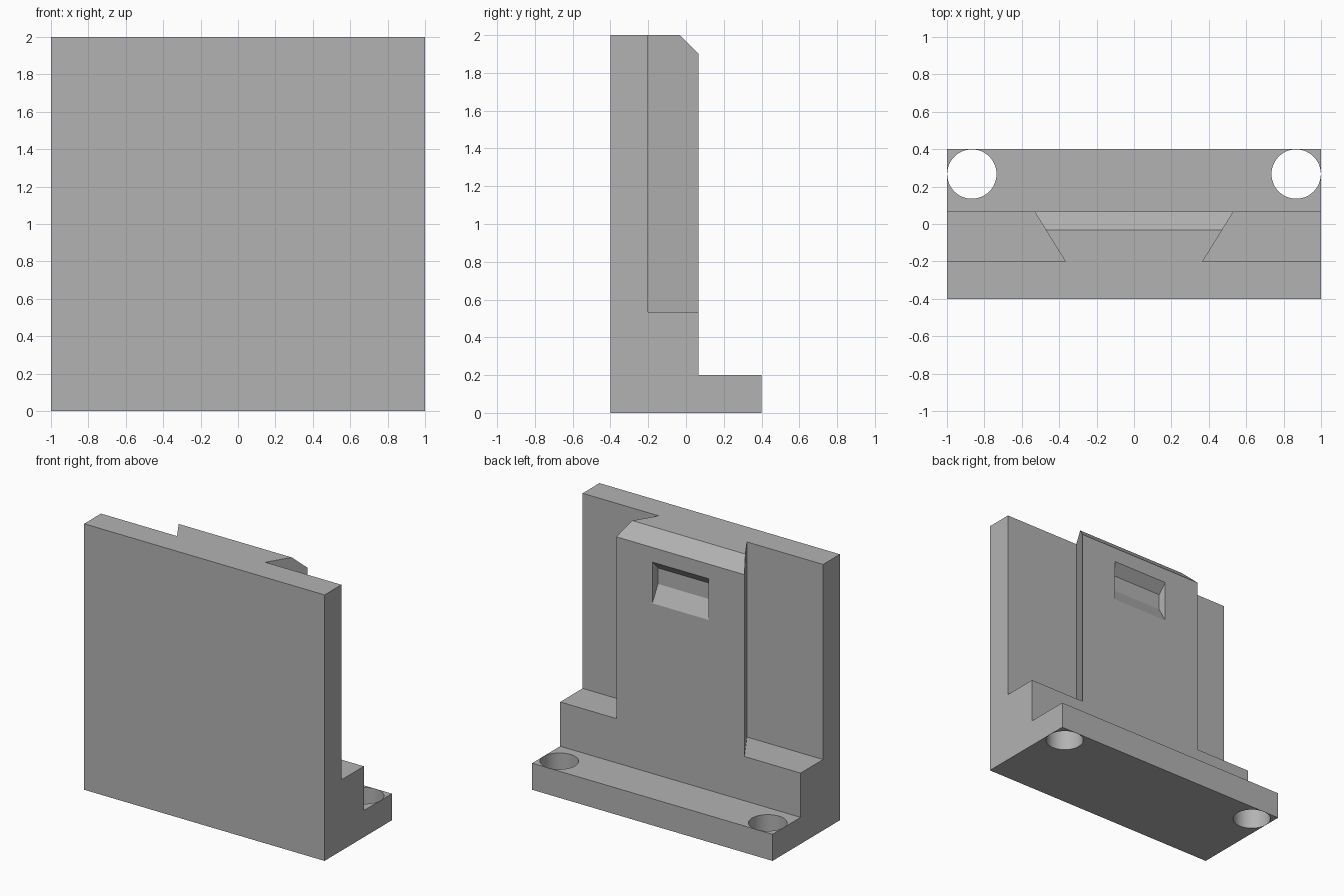
import bpy, bmesh, math

cube = bpy.data.objects.get("Cube")
if cube:
    bpy.data.objects.remove(cube, do_unlink=True)

grey = bpy.data.materials.new("plain_grey")
grey.use_nodes = True
grey.diffuse_color = (0.45, 0.45, 0.45, 1)
grey.node_tree.nodes["Principled BSDF"].inputs["Base Color"].default_value = grey.diffuse_color


def prism(name, start, end):
    """Solid between a start outline and its translated copy by vector end."""
    bm = bmesh.new()
    face = bm.faces.new([bm.verts.new(p) for p in start])
    top = bmesh.ops.extrude_face_region(bm, geom=[face])["geom"]
    moved = [v for v in top if isinstance(v, bmesh.types.BMVert)]
    bmesh.ops.translate(bm, verts=moved, vec=end)
    bmesh.ops.recalc_face_normals(bm, faces=bm.faces)
    mesh = bpy.data.meshes.new(name)
    bm.to_mesh(mesh)
    bm.free()
    mesh.materials.append(grey)
    obj = bpy.data.objects.new(name, mesh)
    bpy.context.collection.objects.link(obj)
    return obj


# Bracket body: side profile with foot, upright and chamfered top
profile = [(-0.4, 0), (0.4, 0), (0.4, 0.2), (0.067, 0.2),
           (0.067, 1.9), (-0.033, 2), (-0.4, 2)]
body = prism("dovetail_bracket", [(-1, y, z) for y, z in profile], (2, 0, 0))
cutters = []

# Undercut beside the dovetail rail and a bolt hole, on both sides
flank = [(0.367, -0.2), (0.595, 0.167), (1.2, 0.167), (1.2, -0.2)]
radius = 0.132
for s in (-1, 1):
    cutters.append(prism("flank_cutter", [(s * x, y, 0.533) for x, y in flank], (0, 0, 1.6)))
    ring = [i * math.tau / 48 for i in range(48)]
    hole = [(s * 0.867 + radius * math.cos(a), 0.267 + radius * math.sin(a), -0.1) for a in ring]
    cutters.append(prism("hole_cutter", hole, (0, 0, 0.5)))

# Catch pocket with sloped floor and ceiling, running past the rail face
pocket = [(0.1, 1.79), (0.067, 1.79), (0, 1.72), (0, 1.60), (0.067, 1.48), (0.1, 1.48)]
cutters.append(prism("pocket_cutter", [(-0.233, y, z) for y, z in pocket], (0.466, 0, 0)))

for cutter in cutters:
    cutter.hide_render = True
    mod = body.modifiers.new("cut", 'BOOLEAN')
    mod.operation = 'DIFFERENCE'
    mod.solver = 'EXACT'
    mod.object = cutter

# Bake the cuts and drop the cutters
depsgraph = bpy.context.evaluated_depsgraph_get()
baked = bpy.data.meshes.new_from_object(body.evaluated_get(depsgraph))
body.modifiers.clear()
body.data = baked
for cutter in cutters:
    bpy.data.objects.remove(cutter, do_unlink=True)

# Smooth hole walls, crisp edges elsewhere
bpy.ops.object.select_all(action='DESELECT')
body.select_set(True)
bpy.context.view_layer.objects.active = body
bpy.ops.object.shade_smooth_by_angle(angle=math.radians(20))
